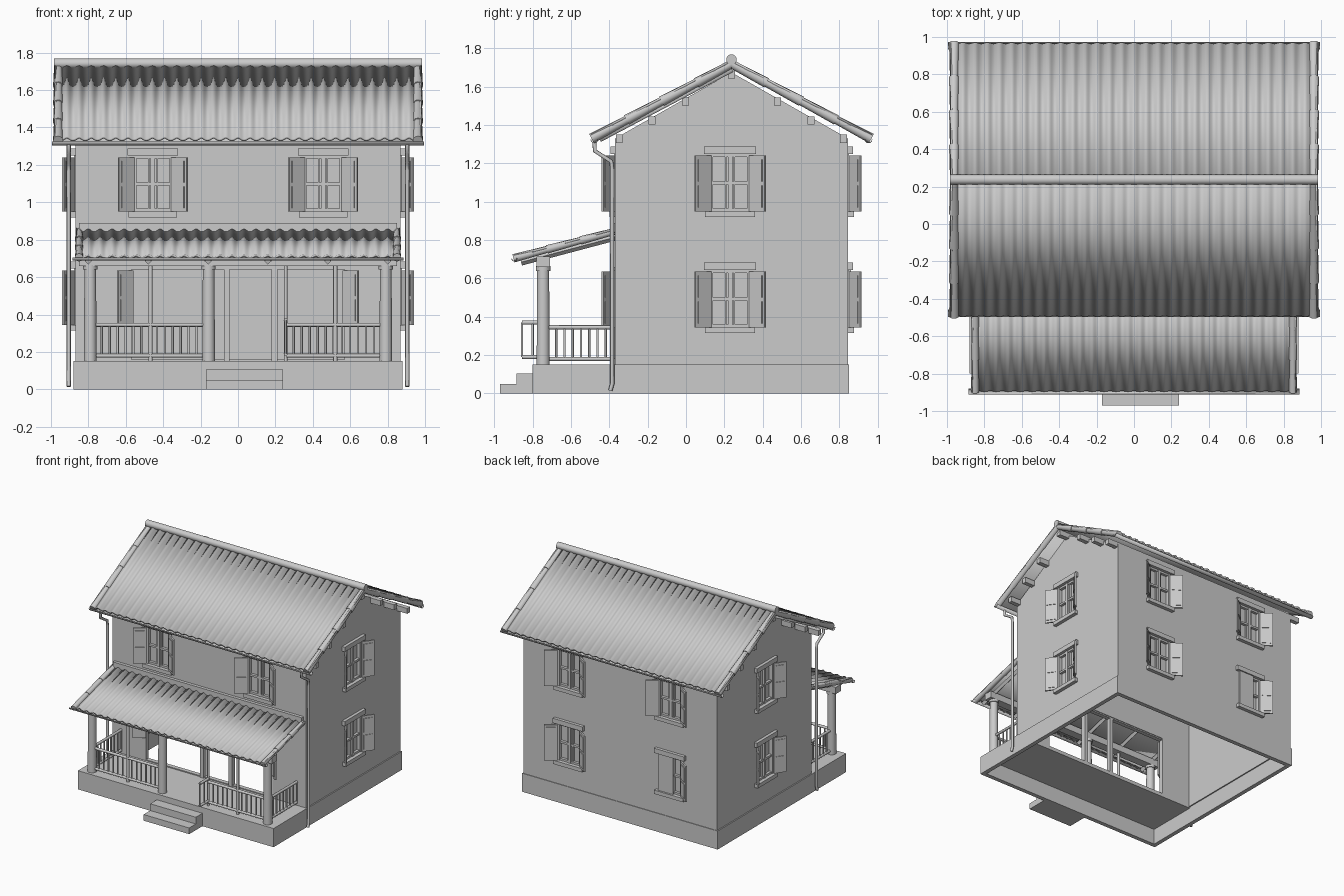
import bpy, bmesh, math
from mathutils import Matrix, Vector

cube = bpy.data.objects.get("Cube")
if cube:
    bpy.data.objects.remove(cube, do_unlink=True)

grey = bpy.data.materials.new("plain_grey")
grey.use_nodes = True
grey.diffuse_color = (0.6, 0.6, 0.6, 1)
grey.node_tree.nodes["Principled BSDF"].inputs["Base Color"].default_value = grey.diffuse_color


def finish(name, bm, thick=0, smooth=False):
    bmesh.ops.recalc_face_normals(bm, faces=bm.faces)
    me = bpy.data.meshes.new(name)
    bm.to_mesh(me)
    bm.free()
    me.materials.append(grey)
    ob = bpy.data.objects.new(name, me)
    bpy.context.collection.objects.link(ob)
    if smooth:
        me.shade_smooth()
        me.set_sharp_from_angle(angle=math.radians(50))
    if thick:
        mod = ob.modifiers.new("thickness", 'SOLIDIFY')
        mod.thickness, mod.offset, mod.use_even_offset = thick, -1, True
    return ob


def add_box(bm, x0, x1, y0, y1, z0, z1, m=Matrix()):
    mid = Matrix.Translation(((x0 + x1) / 2, (y0 + y1) / 2, (z0 + z1) / 2))
    bmesh.ops.create_cube(bm, size=1, matrix=m @ mid @ Matrix.Diagonal((x1 - x0, y1 - y0, z1 - z0, 1)))


def boxes(name, items, m=Matrix()):
    bm = bmesh.new()
    for b in items:
        add_box(bm, *b, m)
    return finish(name, bm)


def add_rod(bm, p, q, r1, r2=None, sides=12):
    p, q = Vector(p), Vector(q)
    d = q - p
    m = Matrix.Translation((p + q) / 2) @ d.to_track_quat('Z', 'Y').to_matrix().to_4x4()
    bmesh.ops.create_cone(bm, cap_ends=True, segments=sides, radius1=r1,
                          radius2=r1 if r2 is None else r2, depth=d.length, matrix=m)


def sweep_x(name, pts, x0, x1, thick):
    # strip along x with a (y, z) profile
    bm = bmesh.new()
    rows = [[bm.verts.new((x, y, z)) for y, z in pts] for x in (x0, x1)]
    for i in range(len(pts) - 1):
        bm.faces.new((rows[0][i], rows[0][i + 1], rows[1][i + 1], rows[1][i]))
    return finish(name, bm, thick, True)


def corrugated(name, half, eave, top, waves, amp=0.008):
    bm = bmesh.new()
    e, t = Vector((0, *eave)), Vector((0, *top))
    up = Vector((1, 0, 0)).cross(t - e).normalized()
    if up.z < 0:
        up.negate()
    last, n = None, waves * 8
    for i in range(n + 1):
        off = up * amp * math.cos(2 * math.pi * i / 8)
        off.x = -half + 2 * half * i / n
        pair = [bm.verts.new(e + off), bm.verts.new(t + off)]
        if last:
            bm.faces.new((last[0], pair[0], pair[1], last[1]))
        last = pair
    return finish(name, bm, 0.012, True)


def verge_caps(name, x, eave, top, count, r):
    # overlapping tapered half-round caps up the roof edge
    bm = bmesh.new()
    e, t = Vector((x, *eave)), Vector((x, *top))
    for i in range(count):
        add_rod(bm, e.lerp(t, i / count), e.lerp(t, min(1, (i + 1.1) / count)), r, r * 0.8)
    finish(name, bm, 0, True)


def gutter(name, half, y, z, r):
    arc = [(y + r * math.cos(a), z + r * math.sin(a))
           for a in (math.pi + math.pi * i / 10 for i in range(11))]
    sweep_x(name, arc, -half, half, 0.004)


FRONT, BACK, SIDE, RIDGE = -0.37, 0.845, 0.87, 0.237

# Walls: hollow gabled shell, open underneath
bm = bmesh.new()
gable = [(FRONT, 0.14), (BACK, 0.14), (BACK, 1.33), (RIDGE, 1.675), (FRONT, 1.33)]
face = bm.faces.new([bm.verts.new((-SIDE, y, z)) for y, z in gable])
ext = bmesh.ops.extrude_face_region(bm, geom=[face])
bmesh.ops.translate(bm, vec=(2 * SIDE, 0, 0), verts=[v for v in ext["geom"] if isinstance(v, bmesh.types.BMVert)])
bmesh.ops.recalc_face_normals(bm, faces=bm.faces)
bm.faces.ensure_lookup_table()
bmesh.ops.delete(bm, geom=[f for f in bm.faces if f.normal.z < -0.9], context='FACES_ONLY')
walls = finish("house_walls", bm, 0.035)

# Window placements: x, y, sill height, turn
spots = []
for z in (0.345, 0.95):
    spots += [(s * 0.455, BACK, z, 180) for s in (-1, 1)]
    spots += [(s * SIDE, 0.23, z, s * 90) for s in (-1, 1)]
spots += [(s * 0.455, FRONT, 0.95, 0) for s in (-1, 1)]

W, H = 0.105, 0.30


def place(spot):
    return Matrix.Translation(spot[:3]) @ Matrix.Rotation(math.radians(spot[3]), 4, 'Z')


# Cut window recesses and the wide porch opening
bm = bmesh.new()
for s in spots:
    add_box(bm, -W, W, -0.02, 0.022, 0, H, place(s))
add_box(bm, -0.57, 0.57, FRONT - 0.05, FRONT + 0.05, 0.16, 0.65)
cutter = finish("opening_cutter", bm)
cutter.hide_render = True
cut = walls.modifiers.new("openings", 'BOOLEAN')
cut.operation, cut.object, cut.solver = 'DIFFERENCE', cutter, 'EXACT'
bpy.context.view_layer.objects.active = walls
for mod in [m.name for m in walls.modifiers]:
    bpy.ops.object.modifier_apply(modifier=mod)
bpy.data.objects.remove(cutter, do_unlink=True)


def add_shutter(bm, side, m):
    hinge = Matrix.Translation((side * W, -0.004, 0)) @ Matrix.Rotation(math.radians(-side * 35), 4, 'Z')
    a, b = sorted((0, side * 0.1))
    add_box(bm, a, b, -0.012, 0, 0, H - 0.01, m @ hinge)
    a, b = sorted((side * 0.015, side * 0.085))
    for z in (0.02, 0.155):
        add_box(bm, a, b, -0.017, 0.004, z, z + 0.115, m @ hinge)


# Windows: lintel, sill, casements and shutters
for i, s in enumerate(spots):
    m = place(s)
    parts = [(-0.135, 0.135, -0.025, 0.01, H, H + 0.038), (-0.13, 0.13, -0.03, 0.01, -0.03, 0),
             (-0.012, 0.012, -0.004, 0.025, 0, H)]
    for k in (-1, 1):
        a, b = sorted((k * W, k * 0.088))
        parts.append((a, b, -0.006, 0.025, 0, H))
        a, b = sorted((k * 0.018, k * 0.026))
        parts.append((a, b, 0.006, 0.025, 0, H))
    for z in (0, 0.14, H - 0.016):
        parts.append((-W, W, 0, 0.025, z, z + 0.016))
    boxes(f"window_frame_{i}", parts, m)
    bm = bmesh.new()
    add_shutter(bm, 1, m)
    if i == 0:
        add_box(bm, -W, 0.03, -0.015, 0, 0, H, m)
    else:
        add_shutter(bm, -1, m)
    finish(f"window_shutters_{i}", bm)

# Porch opening: outer shutters, lintel and door frame
bm = bmesh.new()
for k in (-1, 1):
    add_shutter(bm, k, Matrix.Translation((k * 0.46, FRONT, 0.345)))
finish("porch_opening_shutters", bm)
boxes("porch_opening_frame", [(-0.57, 0.57, -0.375, -0.34, 0.64, 0.66),
      (-0.075, -0.045, -0.38, -0.34, 0.15, 0.645), (0.18, 0.21, -0.38, -0.34, 0.15, 0.645)])

# Plinth walls, porch floor and steps
boxes("plinth", [(-0.88, 0.88, 0.815, 0.85, 0, 0.15), (-0.88, 0.88, -0.80, -0.765, 0, 0.15),
                 (-0.88, -0.845, -0.80, 0.85, 0, 0.15), (0.845, 0.88, -0.80, 0.85, 0, 0.15)])
boxes("porch_floor", [(-0.88, 0.88, -0.80, -0.335, 0.13, 0.152)])
boxes("front_steps", [(-0.17, 0.24, -0.97, -0.80, 0, 0.05), (-0.17, 0.24, -0.885, -0.80, 0.05, 0.105)])

# Main roof
for label, d in (("front", -1), ("back", 1)):
    eave, top = (RIDGE + d * 0.73, 1.345), (RIDGE, 1.735)
    corrugated(f"roof_{label}", 0.98, eave, top, 30)
    low = (RIDGE + d * 0.69, 1.33)
    sweep_x(f"roof_deck_{label}", [low, (RIDGE, 1.695)], -0.96, 0.96, 0.02)
    gutter(f"gutter_{label}", 0.995, RIDGE + d * 0.715, 1.325, 0.02)
    for x in (-0.962, 0.962):
        verge_caps(f"verge_caps_{label}", x, (eave[0], 1.33), (RIDGE, 1.718), 4, 0.027)
bm = bmesh.new()
add_rod(bm, (-0.985, RIDGE, 1.742), (0.985, RIDGE, 1.742), 0.027, sides=16)
finish("ridge_cap", bm, 0, True)
beams = []
for off, z in ((0, 1.66), (0.24, 1.52), (0.415, 1.42), (0.585, 1.325)):
    for y in {RIDGE - off, RIDGE + off}:
        beams.append((-0.96, 0.96, y - 0.018, y + 0.018, z - 0.018, z + 0.025))
boxes("roof_purlins", beams)

# Porch roof
corrugated("porch_roof", 0.865, (-0.895, 0.715), (-0.375, 0.855), 27)
sweep_x("porch_roof_deck", [(-0.86, 0.702), (-0.37, 0.834)], -0.85, 0.85, 0.012)
gutter("porch_gutter", 0.885, -0.895, 0.705, 0.016)
for x in (-0.85, 0.85):
    verge_caps("porch_verge_caps", x, (-0.9, 0.705), (-0.375, 0.845), 3, 0.022)
boxes("porch_flashing", [(-0.85, 0.85, -0.395, -0.365, 0.845, 0.89)])
boxes("porch_beam", [(-0.85, 0.85, -0.78, -0.71, 0.66, 0.715)])
bm = bmesh.new()
for i in range(6):
    x = -0.8 + 0.32 * i
    add_rod(bm, (x, -0.86, 0.685), (x, -0.37, 0.815), 0.018, sides=4)
finish("porch_rafters", bm)

# Porch columns and slim posts
bm = bmesh.new()
for x in (-0.79, -0.157, 0.79):
    add_rod(bm, (x, -0.745, 0.15), (x, -0.745, 0.665), 0.034, 0.031, 20)
    add_rod(bm, (x, -0.745, 0.64), (x, -0.745, 0.665), 0.038, sides=20)
for x in (-0.468, 0.52):
    add_rod(bm, (x, -0.745, 0.15), (x, -0.745, 0.665), 0.011)
add_rod(bm, (0.255, -0.745, 0.15), (0.255, -0.745, 0.665), 0.009)
finish("porch_columns", bm, 0, True)


def railing(name, p, q, count, low=0.18, high=0.345):
    bm = bmesh.new()
    p, q = Vector((*p, 0)), Vector((*q, 0))
    for z in (low, high):
        h = Vector((0, 0, z))
        add_rod(bm, p + h, q + h, 0.011, sides=8)
    for i in range(count + 1):
        c = p.lerp(q, i / count)
        add_rod(bm, c + Vector((0, 0, low)), c + Vector((0, 0, high)), 0.006, sides=8)
    finish(name, bm, 0, True)


railing("railing_front_right", (-0.77, -0.745), (-0.18, -0.745), 14)
railing("railing_front_left", (0.255, -0.745), (0.77, -0.745), 12)
railing("railing_step", (0.255, -0.855), (0.255, -0.745), 2, 0.19, 0.37)
for x in (-0.79, 0.79):
    railing("railing_side", (x, -0.72), (x, -0.375), 8)

# Downpipes
for x in (-0.905, 0.905):
    cu = bpy.data.curves.new("downpipe", 'CURVE')
    cu.dimensions, cu.bevel_depth, cu.bevel_resolution, cu.use_fill_caps = '3D', 0.011, 2, True
    path = [(-0.478, 1.31), (-0.475, 1.265), (-0.39, 1.21), (-0.385, 1.17), (-0.385, 0.05), (-0.395, 0.015)]
    sp = cu.splines.new('POLY')
    sp.points.add(len(path) - 1)
    for pt, (y, z) in zip(sp.points, path):
        pt.co = (x, y, z, 1)
    cu.materials.append(grey)
    bpy.context.collection.objects.link(bpy.data.objects.new("downpipe", cu))
